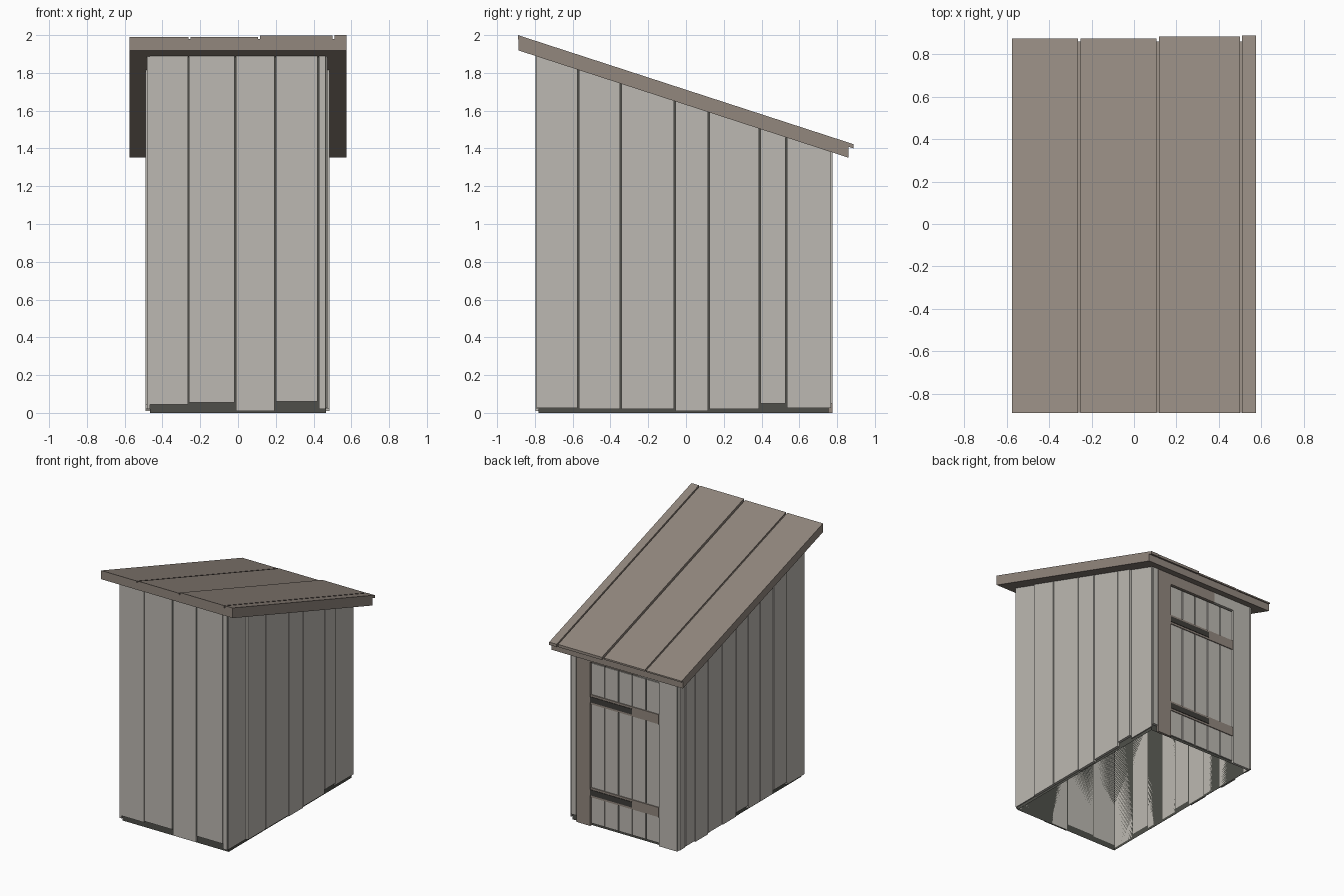
import bpy
import bmesh

cube = bpy.data.objects.get("Cube")
if cube:
    bpy.data.objects.remove(cube, do_unlink=True)


def material(name, rgb):
    m = bpy.data.materials.new(name)
    m.use_nodes = True
    m.diffuse_color = (*rgb, 1)
    bsdf = next(n for n in m.node_tree.nodes if n.type == 'BSDF_PRINCIPLED')
    bsdf.inputs["Base Color"].default_value = (*rgb, 1)
    bsdf.inputs["Roughness"].default_value = 0.9
    return m


GREY = material("weathered grey wood", (0.505, 0.485, 0.445))
BROWN = material("brown wood", (0.288, 0.242, 0.208))
DARK = material("dark backing", (0.077, 0.078, 0.067))
IRON = material("dark iron", (0.05, 0.047, 0.042))


def under_roof(y):
    """Height of the sloping roof underside."""
    return 1.92 - 0.325 * (y + 0.89)


def roof_offset(d):
    return lambda y: under_roof(y) + d


def block(name, x, y, low, high, mat, hollow=False):
    """Box whose bottom and top are heights or functions of y."""
    height = lambda h, v: h(v) if callable(h) else h
    bm = bmesh.new()
    bmesh.ops.create_cube(bm, size=1)
    bm.normal_update()
    if hollow:
        caps = [f for f in bm.faces if abs(f.normal.z) > 0.5]
        bmesh.ops.delete(bm, geom=caps, context='FACES_ONLY')
    for v in bm.verts:
        v.co.x = x[v.co.x > 0]
        yy = y[v.co.y > 0]
        v.co.z = height(high if v.co.z > 0 else low, yy)
        v.co.y = yy
    bm.normal_update()
    me = bpy.data.meshes.new(name)
    bm.to_mesh(me)
    bm.free()
    me.materials.append(mat)
    ob = bpy.data.objects.new(name, me)
    bpy.context.collection.objects.link(ob)
    return ob


GAP = 0.0035
SIDE = 0.465
FRONT, BACK = -0.78, 0.755
top = roof_offset(0.002)

# Dark wall shell behind the boards, open underneath
block("shed_walls", (-SIDE, SIDE), (FRONT, BACK), 0, top, DARK, hollow=True)


def row(edges, lifts):
    """Yield each board's number, span and bottom height."""
    for i, lift in enumerate(lifts):
        yield i + 1, (edges[i] + GAP, edges[i + 1] - GAP), lift


# Front wall boards
for i, span, lift in row((-0.47, -0.262, -0.015, 0.197, 0.425, 0.468),
                         (0.045, 0.055, 0.01, 0.06, 0.02)):
    block(f"front_board_{i}", span, (FRONT - 0.018, FRONT), lift, top, GREY)

# Side wall boards, thinner at the corners
left_edges = (-0.795, -0.57, -0.345, -0.06, 0.12, 0.39, 0.53, 0.77)
left_lifts = (0.025, 0.02, 0.02, 0.01, 0.02, 0.05, 0.025)
for i, span, lift in row(left_edges, left_lifts):
    thick = 0.008 if i in (1, len(left_lifts)) else 0.02
    block(f"left_board_{i}", (SIDE, SIDE + thick), span, lift, top, GREY)

right_edges = (-0.795, -0.57, -0.395, -0.23, -0.08, 0.07, 0.245, 0.42, 0.585, 0.7, 0.77)
right_lifts = (0.02, 0.045, 0.02, 0.02, 0.045, 0.015, 0.02, 0.01, 0.02, 0.01)
for i, span, lift in row(right_edges, right_lifts):
    thick = 0.018 if i in (1, len(right_lifts)) else 0.024
    block(f"right_board_{i}", (-SIDE - thick, -SIDE), span, lift, top, GREY)

# Back wall: door frame and end boards
OUTER = (BACK, BACK + 0.02)
block("back_corner_board", (0.42, SIDE), OUTER, 0.05, top, GREY)
block("door_post", (0.295, 0.414), OUTER, 0, top, BROWN)
block("back_wide_board", (-SIDE, -0.305), OUTER, 0, top, GREY)
block("door_lintel", (-0.125, 0.295), OUTER, 1.295, top, BROWN)
block("back_short_board", (-0.305, -0.125), OUTER, 1.295, top, GREY)

# Door boards, braces and strap hinges
for i, span, lift in row([-0.305 + 0.12 * k for k in range(6)], [0.02] * 5):
    block(f"door_board_{i}", span, (BACK, BACK + 0.01), lift, 1.285, GREY)
for name, z in (("lower", 0.265), ("upper", 1.0)):
    block(f"{name}_door_brace", (-0.302, 0.295), (BACK, BACK + 0.017),
          z - 0.038, z + 0.038, BROWN)
    block(f"{name}_hinge", (-0.07, 0.295), (BACK, BACK + 0.021),
          z - 0.022, z + 0.022, IRON)

# Roof slab with overlapping boards
block("roof_slab", (-0.575, 0.575), (-0.888, 0.86), under_roof, roof_offset(0.06), BROWN)
for i, (x, end, thick) in enumerate((((-0.575, -0.263), 0.875, 0.069),
                                     ((-0.252, 0.106), 0.875, 0.071),
                                     ((0.117, 0.5), 0.884, 0.079),
                                     ((0.51, 0.575), 0.888, 0.08))):
    block(f"roof_board_{i + 1}", x, (-0.89, end), roof_offset(0.058),
          roof_offset(thick), BROWN)
